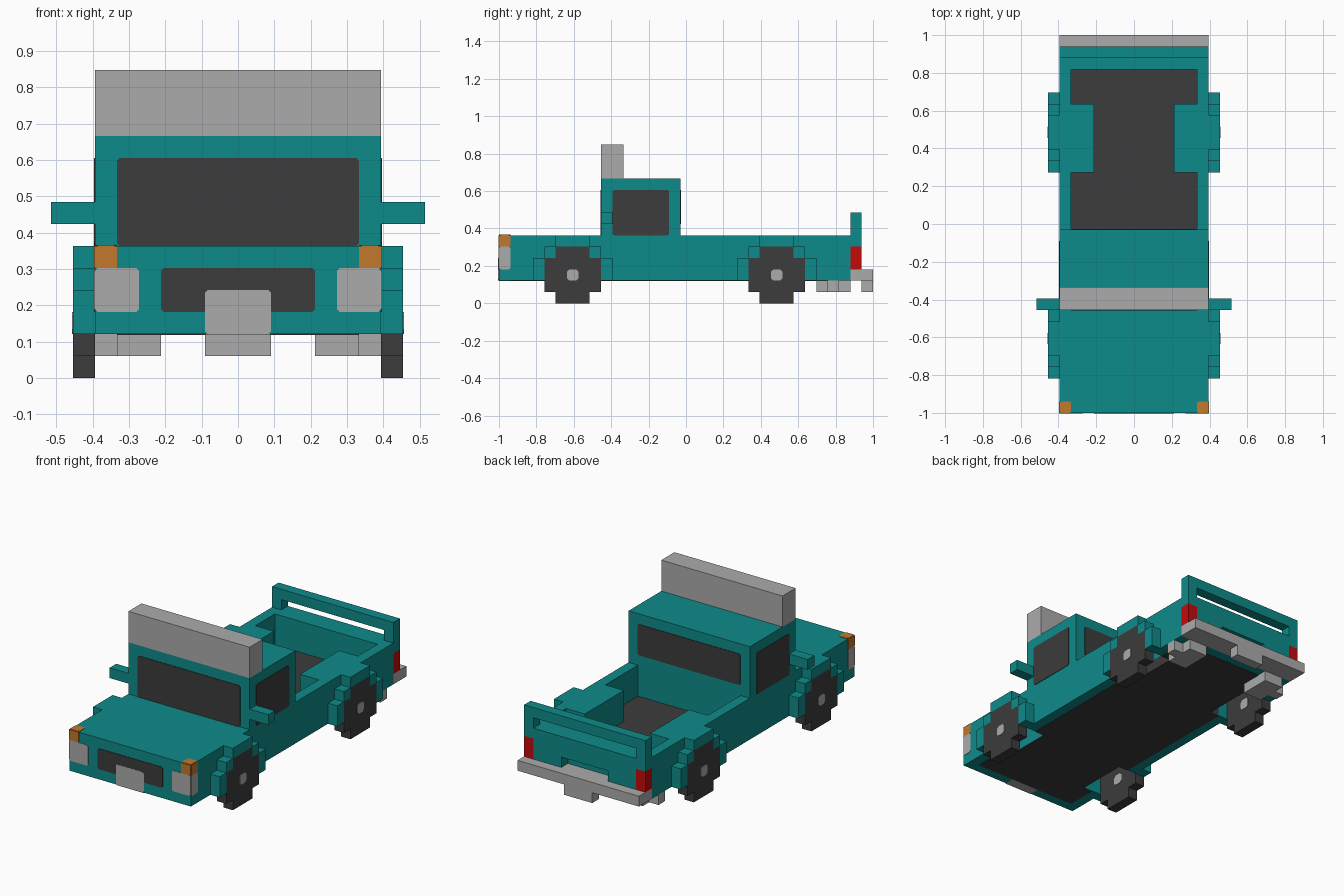
import bpy, bmesh
from mathutils import Vector

cube = bpy.data.objects.get("Cube")
if cube:
    bpy.data.objects.remove(cube, do_unlink=True)

U = 2 / 33      # one block
T = 0.003       # thickness of painted plates


def material(name, rgb):
    m = bpy.data.materials.new(name)
    m.use_nodes = True
    m.diffuse_color = (*rgb, 1)
    bsdf = m.node_tree.nodes["Principled BSDF"]
    bsdf.inputs["Base Color"].default_value = (*rgb, 1)
    bsdf.inputs["Roughness"].default_value = 0.8
    return m


TEAL = material("teal paint", (0.004, 0.26, 0.255))
GREY = material("light grey", (0.41, 0.41, 0.41))
DARK = material("dark rubber and glass", (0.045, 0.045, 0.045))
ORANGE = material("orange lamp", (0.54, 0.19, 0.027))
RED = material("red lamp", (0.56, 0.003, 0.003))


def finish(name, bm, mat):
    bmesh.ops.recalc_face_normals(bm, faces=bm.faces)
    me = bpy.data.meshes.new(name)
    bm.to_mesh(me)
    bm.free()
    ob = bpy.data.objects.new(name, me)
    bpy.context.collection.objects.link(ob)
    if mat:
        me.materials.append(mat)
    return ob


def place(x, y, z):
    """Block units to model space; y counts from the front bumper."""
    return Vector((x * U, y * U - 1, z * U))


def add_box(bm, x, y, z):
    a, b = place(x[0], y[0], z[0]), place(x[1], y[1], z[1])
    for v in bmesh.ops.create_cube(bm, size=1)["verts"]:
        v.co = Vector([(a[i] + b[i]) / 2 + v.co[i] * (b[i] - a[i]) for i in range(3)])


def boxes(name, mat, *ranges):
    bm = bmesh.new()
    for r in ranges:
        add_box(bm, *r)
    return finish(name, bm, mat)


def prism(name, mat, outline, depth):
    """Extrude a closed outline of points by a vector."""
    bm = bmesh.new()
    f = bm.faces.new([bm.verts.new(p) for p in outline])
    ext = bmesh.ops.extrude_face_region(bm, geom=[f])["geom"]
    bmesh.ops.translate(bm, vec=depth, verts=[v for v in ext if isinstance(v, bmesh.types.BMVert)])
    return finish(name, bm, mat)


def plate(name, mat, axis, sign, level, a, b, c=0.13):
    """Thin panel with clipped corners lying on the plane axis = level."""
    (a0, a1), (b0, b1) = a, b
    pts = [(a0 + c, b0), (a1 - c, b0), (a1, b0 + c), (a1, b1 - c),
           (a1 - c, b1), (a0 + c, b1), (a0, b1 - c), (a0, b0 + c)]
    outline = []
    for p in pts:
        q = list(p)
        q.insert(axis, level)
        outline.append(place(*q))
    depth = Vector((0, 0, 0))
    depth[axis] = sign * T
    return prism(name, mat, outline, depth)


def span(s, lo, hi):
    return tuple(sorted((s * lo, s * hi)))


FULL, INNER = (-6.5, 6.5), (-5.5, 5.5)
SIDES = ((1, "left"), (-1, "right"))

# Body shell, cab and roof bar
hood = boxes("hood_and_lower_cab", TEAL, (FULL, (0, 16), (2, 6)))
boxes("cab", TEAL, (FULL, (9, 16), (6, 11)))
boxes("roof_bar", GREY, (FULL, (9, 11), (11, 14)))
floor = boxes("bed_floor", DARK, (INNER, (16, 30), (2, 3)))
underside = boxes("underside", DARK, (INNER, (1, 30), (1.95, 2)))
boxes("bed_rear_wall", TEAL, (INNER, (30, 31), (2, 6)))
cut_parts = [hood, floor, underside]

# Tailgate with a hand rail and a central notch above the bumper
boxes("tailgate", TEAL, (INNER, (31, 32), (4, 6)),
      ((-5.5, -2.5), (31, 32), (3, 4)), ((2.5, 5.5), (31, 32), (3, 4)))
boxes("tailgate_rail", TEAL, (FULL, (31, 32), (7, 8)))
boxes("rear_bumper", GREY, (FULL, (31, 33), (2, 3)))
boxes("tow_hitch", GREY, ((-1.5, 1.5), (32, 33), (1, 2)))

# Wheel outline, a stepped circle five blocks across
WHEEL = [(-1.5, 0), (1.5, 0), (1.5, 1), (2.5, 1), (2.5, 4), (1.5, 4),
         (1.5, 5), (-1.5, 5), (-1.5, 4), (-2.5, 4), (-2.5, 1), (-1.5, 1)]

for s, side in SIDES:
    # Bed side, wheel housing, lamps, mirror and exhaust
    cut_parts.append(boxes(side + "_bed_side", TEAL, (span(s, 5.5, 6.5), (16, 31), (2, 6))))
    cut_parts.append(boxes(side + "_wheel_housing", TEAL, (span(s, 3.5, 5.5), (21, 27), (3, 6))))
    boxes(side + "_tailgate_post", TEAL, (span(s, 5.5, 6.5), (31, 32), (5, 7)))
    boxes(side + "_tail_lamp", RED, (span(s, 5.5, 6.5), (31, 32), (3, 5)))
    boxes(side + "_mirror", TEAL, (span(s, 6.5, 8.5), (9, 10), (7, 8)))
    boxes(side + "_exhaust", GREY, (span(s, 3.5, 5.5), (28, 31), (1, 2)),
          (span(s, 5.5, 6.5), (29, 30), (1, 2)))
    plate(side + "_side_window", DARK, 0, s, s * 6.5, (10, 15), (6, 10))
    # Headlamps and indicators wrap around the front corners
    plate(side + "_headlamp_front", GREY, 1, -1, 0, span(s, 4.5, 6.5), (3, 5))
    plate(side + "_headlamp_side", GREY, 0, s, s * 6.5, (0, 1), (3, 5))
    plate(side + "_indicator_front", ORANGE, 1, -1, 0, span(s, 5.5, 6.5), (5, 6), 0.02)
    plate(side + "_indicator_side", ORANGE, 0, s, s * 6.5, (0, 1), (5, 6), 0.02)
    plate(side + "_indicator_top", ORANGE, 2, 1, 6, span(s, 5.5, 6.5), (0, 1))

    for mid, end in ((6.5, "front"), (24.5, "rear")):
        tag = end + "_" + side
        # Wheel with a hub cap on both faces
        prism(tag + "_wheel", DARK, [place(s * 6.5, mid + y, z) for y, z in WHEEL],
              Vector((s * U, 0, 0)))
        hub = (mid - 0.5, mid + 0.5), (2, 3)
        plate(tag + "_outer_hub", GREY, 0, s, s * 7.5, *hub, 0.2)
        plate(tag + "_inner_hub", GREY, 0, -s, s * 6.5, *hub, 0.2)
        # Stepped arch around the wheel
        x = span(s, 6.5, 7.5)
        arch = [(x, (mid - 1.5, mid + 1.5), (5, 6))]
        for d in (-1, 1):
            arch.append((x, tuple(sorted((mid + d * 1.5, mid + d * 2.5))), (4, 5)))
            arch.append((x, tuple(sorted((mid + d * 2.5, mid + d * 3.5))), (2, 4)))
        boxes(tag + "_arch", TEAL, *arch)

# Windows, grille and number plate
plate("windscreen", DARK, 1, -1, 9, INNER, (6, 10))
plate("rear_window", DARK, 1, 1, 16, INNER, (7, 10))
plate("grille", DARK, 1, -1, 0, (-3.5, 3.5), (3, 5))
number_plate = plate("front_plate", GREY, 1, -1, 0, (-1.5, 1.5), (2, 4))
number_plate.location.y = -0.001
plate("front_plate_underside", GREY, 2, -1, 2, (-1.5, 1.5), (0, 1), 0.02)

# Hollow wheel wells opened from below
cutter = boxes("wheel_well_cutter", None, *[
    (span(s, 4.5, 6.7), (m - 2.5, m + 2.5), (1.5, 5)) for s in (1, -1) for m in (6.5, 24.5)])
cutter.hide_render = True
for ob in cut_parts:
    mod = ob.modifiers.new("wheel wells", 'BOOLEAN')
    mod.operation = 'DIFFERENCE'
    mod.solver = 'EXACT'
    mod.object = cutter
    bpy.context.view_layer.objects.active = ob
    bpy.ops.object.modifier_apply(modifier=mod.name)
bpy.data.objects.remove(cutter, do_unlink=True)
